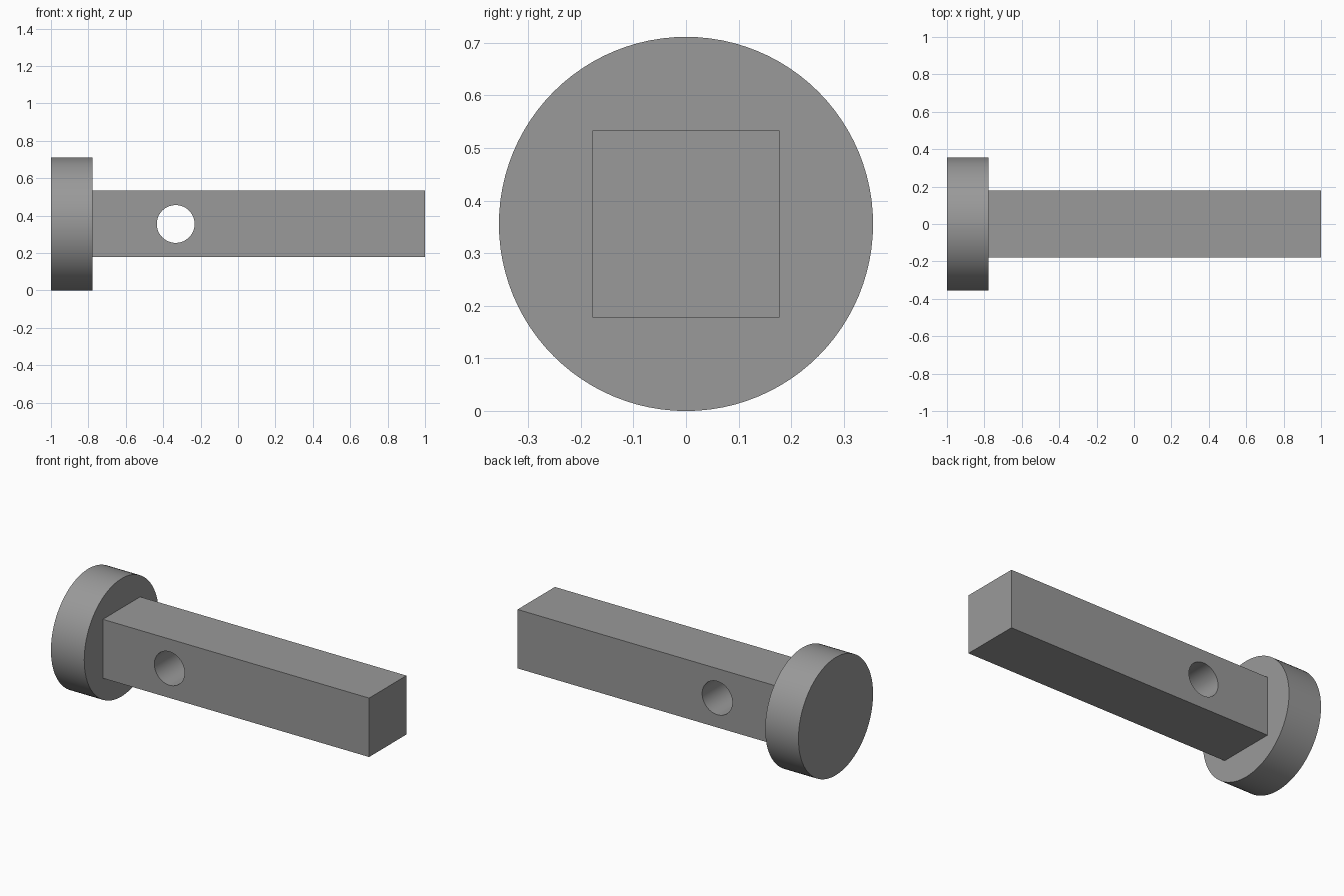
import bpy
import math

if "Cube" in bpy.data.objects:
    bpy.data.objects.remove(bpy.data.objects["Cube"])

AXIS_Z = 0.3556      # height of the pin's long axis
HEAD_X = -0.7778     # inner face of the round head
HALF = 0.1778        # half width of the square shank

steel = bpy.data.materials.new("grey steel")
steel.diffuse_color = (0.32, 0.32, 0.32, 1)
steel.use_nodes = True
steel.node_tree.nodes["Principled BSDF"].inputs["Base Color"].default_value = steel.diffuse_color


def cylinder(name, radius, depth, location, rotation, sides):
    bpy.ops.mesh.primitive_cylinder_add(vertices=sides, radius=radius, depth=depth,
                                        location=location, rotation=rotation)
    obj = bpy.context.object
    obj.name = name
    obj.data.materials.append(steel)
    return obj


def boolean(target, other, operation):
    mod = target.modifiers.new(operation.lower(), 'BOOLEAN')
    mod.operation = operation
    mod.solver = 'EXACT'
    mod.object = other
    bpy.context.view_layer.objects.active = target
    bpy.ops.object.modifier_apply(modifier=mod.name)
    bpy.data.objects.remove(other)


# Round head, lying along x
pin = cylinder("headed_pin", AXIS_Z, HEAD_X + 1, ((HEAD_X - 1) / 2, 0, AXIS_Z),
               (0, math.pi / 2, 0), 96)

# Square shank, set slightly into the head so both fuse into one solid
start = HEAD_X - 0.1
bpy.ops.mesh.primitive_cube_add(size=1, location=((1 + start) / 2, 0, AXIS_Z))
shank = bpy.context.object
shank.name = "square_shank"
shank.scale = (1 - start, 2 * HALF, 2 * HALF)
shank.data.materials.append(steel)
boolean(pin, shank, 'UNION')

# Cross hole through the shank from front to back
hole = cylinder("cross_hole_cutter", 0.101, 1, (-0.3333, 0, AXIS_Z),
                (math.pi / 2, 0, 0), 64)
hole.hide_render = True
boolean(pin, hole, 'DIFFERENCE')

# Smooth round walls, sharp edges
bpy.ops.object.select_all(action='DESELECT')
pin.select_set(True)
bpy.context.view_layer.objects.active = pin
bpy.ops.object.shade_smooth_by_angle(angle=math.radians(30))
